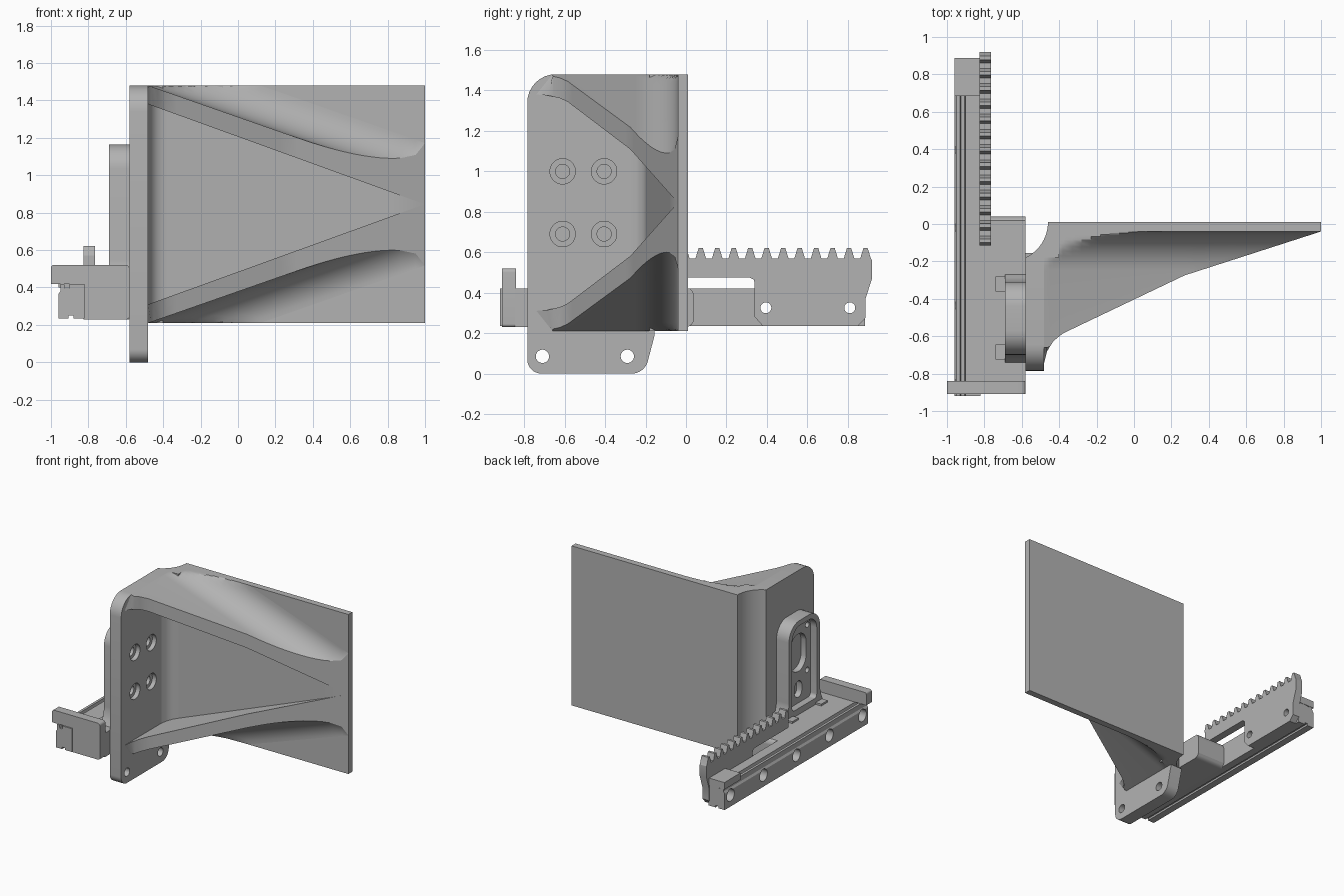
import bpy, bmesh, math

if "Cube" in bpy.data.objects:
    bpy.data.objects.remove(bpy.data.objects["Cube"])

mat = bpy.data.materials.new("plain grey")
mat.diffuse_color = (0.45, 0.45, 0.45, 1)
mat.use_nodes = True
mat.node_tree.nodes["Principled BSDF"].inputs["Base Color"].default_value = mat.diffuse_color


def finish(name, bm):
    bmesh.ops.remove_doubles(bm, verts=bm.verts, dist=1e-5)
    bmesh.ops.recalc_face_normals(bm, faces=bm.faces)
    me = bpy.data.meshes.new(name)
    bm.to_mesh(me)
    bm.free()
    me.materials.append(mat)
    ob = bpy.data.objects.new(name, me)
    bpy.context.collection.objects.link(ob)
    return ob


def loft(name, rings):
    bm = bmesh.new()
    vs = [[bm.verts.new(p) for p in r] for r in rings]
    n = len(vs[0])
    for a, b in zip(vs, vs[1:]):
        for i in range(n):
            bm.faces.new((a[i], a[(i + 1) % n], b[(i + 1) % n], b[i]))
    bm.faces.new(vs[0])
    bm.faces.new(vs[-1])
    return finish(name, bm)


def prism(name, pts, axis, lo, hi):
    """Extrude a 2D outline: axis x takes (y, z), y takes (x, z), z takes (x, y)."""
    put = {"x": lambda p, h: (h, p[0], p[1]),
           "y": lambda p, h: (p[0], h, p[1]),
           "z": lambda p, h: (p[0], p[1], h)}[axis]
    return loft(name, [[put(p, h) for p in pts] for h in (lo, hi)])


def box(name, x0, x1, y0, y1, z0, z1):
    return prism(name, [(x0, y0), (x1, y0), (x1, y1), (x0, y1)], "z", z0, z1)


def rounded(pts, n=8):
    """Round the corners of an outline given as (u, v, radius)."""
    out = []
    for i, (u, v, r) in enumerate(pts):
        if r == 0:
            out.append((u, v))
            continue
        ends = []
        for q in (pts[i - 1], pts[(i + 1) % len(pts)]):
            d = math.hypot(q[0] - u, q[1] - v)
            ends.append((u + (q[0] - u) * r / d, v + (q[1] - v) * r / d))
        (a, b), (c, d) = ends
        w = 0.41 * 2 ** 0.5  # rational weight, near circular
        w = 0.707
        for k in range(n + 1):
            t = k / n
            k0, k1, k2 = (1 - t) ** 2, 2 * w * t * (1 - t), t * t
            s = k0 + k1 + k2
            out.append(((k0 * a + k1 * u + k2 * c) / s, (k0 * b + k1 * v + k2 * d) / s))
    return out


def slot(y, z, r, half=0.0, n=24):
    return [(y + r * math.cos(a), z + r * math.sin(a) + (half if math.sin(a) > 0 else -half))
            for a in [2 * math.pi * (i + 0.5) / n for i in range(n)]]


def cut(ob, cuts):
    """Cuts are (outline, x0, x1) prisms along x."""
    for pts, lo, hi in cuts:
        c = prism("cutter", pts, "x", lo, hi)
        c.hide_render = True
        m = ob.modifiers.new("cut", "BOOLEAN")
        m.operation, m.solver, m.object = "DIFFERENCE", "EXACT", c
        bpy.context.view_layer.objects.active = ob
        bpy.ops.object.modifier_apply(modifier=m.name)
        bpy.data.objects.remove(c)


def lerp(table, x):
    for (a, fa), (b, fb) in zip(table, table[1:]):
        if x <= b:
            return fa + (fb - fa) * (x - a) / (b - a)
    return table[-1][1]


# Mounting flange with lower tab and screw holes
flange = prism("mounting_flange", rounded([
    (-0.785, 0, 0.07), (-0.205, 0, 0.06), (-0.155, 0.19, 0), (-0.155, 0.21, 0), (-0.18, 0.21, 0),
    (-0.18, 1.48, 0), (-0.785, 1.48, 0.14)]), "x", -0.58, -0.48)
screws = [(y, z) for y in (-0.61, -0.405) for z in (0.69, 1.0)]
cut(flange, [(slot(y, 0.085, 0.033), -0.7, -0.4) for y in (-0.71, -0.29)]
    + [(slot(y, z, 0.063), -0.515, -0.4) for y, z in screws]
    + [(slot(y, z, 0.035), -0.7, -0.4) for y, z in screws])

# Flat finger plate with a hollow curve at its root
R, CX = 0.21, -0.67
arc = [(CX + R * math.cos(a), 0.01 - R * math.sin(a))
       for a in [math.radians(64.6) * i / 12 for i in range(13)]]
prism("finger_plate", [(1, -0.04), (1, 0.01)] + arc + [(-0.48, -0.18), (-0.4, -0.18), (-0.4, -0.04)],
      "z", 0.21, 1.48)

# Gusset: two tapering ribs around a pocket, filleted into the plate
RIB = [(-0.48, -0.74), (-0.465, -0.68), (-0.43, -0.625), (-0.38, -0.585), (0.27, -0.275), (1, -0.04)]
BACK = [(-0.48, -0.28), (-0.465, -0.245), (-0.45, -0.225), (-0.43, -0.21), (-0.4, -0.2), (0.9, -0.072), (1, -0.04)]
rings = []
for x in [-0.48, -0.465, -0.45, -0.43, -0.4, -0.38] + [-0.33 + 0.05 * i for i in range(25)] + [0.95, 1]:
    f, b = lerp(RIB, x), lerp(BACK, x)
    zo, zi = 1.48 - 0.35 * (x + 0.48), 1.38 - 0.362 * (x + 0.48)
    depth = -0.04 - f
    a0 = math.asin((R - depth) / R) if depth < R else 0
    half = []
    for i in range(13):
        a = math.pi / 2 + (a0 - math.pi / 2) * i / 12
        half.append((-0.04 - R + R * math.sin(a), min(1.48, zo + R - R * math.cos(a))))
    half = [(-0.025, half[0][1])] + half
    half += [(max(f, -0.66), half[-1][1]), (f, zi), (b, zi)]
    lim = 0.005 - math.sqrt(R * R - (x - CX) ** 2) if x < CX + R else 0
    half = [(min(y, lim), z) for y, z in half]
    rings.append([(x, y, z) for y, z in half + [(y, 1.69 - z) for y, z in reversed(half)]])
loft("gusset_ribs", rings)

# Carriage block and its end stop
prism("carriage_block", rounded([(-0.845, 0.23, 0), (0.02, 0.23, 0.02), (0.04, 0.26, 0), (0.04, 0.4, 0.02),
                                 (0.02, 0.42, 0), (-0.845, 0.42, 0)]), "x", -0.825, -0.58)
prism("end_stop", rounded([(-1, 0.42, 0), (-0.825, 0.42, 0), (-0.825, 0.23, 0), (-0.58, 0.23, 0.015),
                           (-0.58, 0.52, 0.02), (-1, 0.52, 0.015)]), "y", -0.91, -0.84)

# Upright tongue with raised rim, flared feet and openings
tongue = prism("carriage_tongue", rounded([
    (-0.74, 0.42, 0), (-0.27, 0.42, 0), (-0.31, 0.5, 0.05), (-0.31, 1.165, 0.13),
    (-0.70, 1.165, 0.13), (-0.70, 0.5, 0.05)]), "x", -0.69, -0.58)
rim = rounded([(-0.66, 0.47, 0.03), (-0.35, 0.47, 0.03), (-0.35, 1.125, 0.1), (-0.66, 1.125, 0.1)])
cut(tongue, [(rim, -0.8, -0.635), (slot(-0.505, 0.87, 0.1, 0.05), -0.8, -0.59),
             (slot(-0.505, 0.58, 0.045, 0.02), -0.8, -0.59)]
    + [(slot(y, z, 0.022), -0.8, -0.59) for y in (-0.62, -0.39) for z in (0.69, 1.05)])
for y in (-0.685, -0.32):
    box("tongue_foot", -0.74, -0.685, y - 0.04, y + 0.04, 0.41, 0.435)

# Grooved rail with mounting holes
HOLES = [-0.85 + 0.415 * i for i in range(5)]
rail = prism("rail", [(-0.96, 0.235), (-0.905, 0.235), (-0.905, 0.25), (-0.88, 0.25), (-0.88, 0.235),
                      (-0.82, 0.235), (-0.82, 0.42), (-0.9, 0.42), (-0.905, 0.395), (-0.925, 0.395),
                      (-0.93, 0.42), (-0.95, 0.42), (-0.95, 0.38), (-0.96, 0.365)], "y", -0.92, 0.885)
cut(rail, [(slot(y, 0.325, 0.048), -1.1, -0.87) for y in HOLES]
    + [(slot(y, 0.325, 0.027), -1.1, -0.7) for y in HOLES])
box("rail_end_cap", -0.96, -0.82, 0.685, 0.888, 0.4, 0.455)

# Toothed rack above the rail
teeth = []
for i in range(13):
    c = 0.888 - 0.0815 * i
    teeth += [(c + 0.026, 0.57), (c + 0.01, 0.622), (c - 0.01, 0.622), (c - 0.026, 0.57)]
rack = prism("toothed_rack", [(-0.11, 0.57), (-0.11, 0.475), (0.315, 0.475), (0.335, 0.465), (0.34, 0.445),
                              (0.34, 0.28), (0.38, 0.235), (0.85, 0.235), (0.888, 0.275), (0.888, 0.37),
                              (0.92, 0.47), (0.92, 0.56)] + teeth, "x", -0.825, -0.765)
cut(rack, [(slot(y, 0.325, 0.027), -0.9, -0.7) for y in HOLES[3:]])

# Smooth curved faces, keep edges sharp
bpy.ops.object.select_all(action="SELECT")
bpy.context.view_layer.objects.active = flange
bpy.ops.object.shade_smooth_by_angle(angle=math.radians(25))
